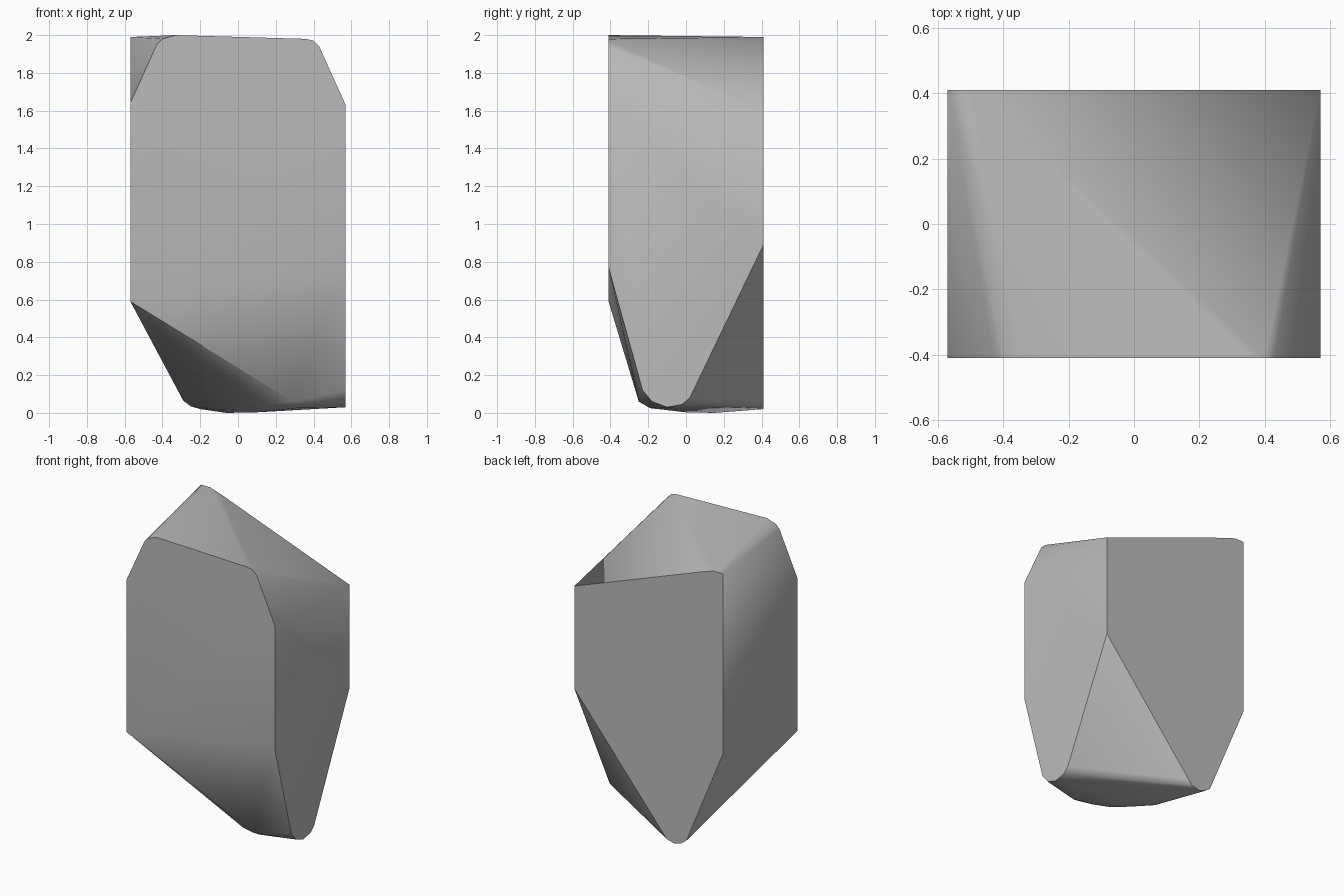
import bpy
import bmesh
import math

# Remove the default cube only
cube = bpy.data.objects.get("Cube")
if cube:
    bpy.data.objects.remove(cube, do_unlink=True)

HALF_W, HALF_D = 0.57, 0.41

# Stone material
stone = bpy.data.materials.new("stone_grey")
stone.use_nodes = True
grey = (0.5, 0.5, 0.5, 1.0)
stone.diffuse_color = grey
stone.node_tree.nodes["Principled BSDF"].inputs["Base Color"].default_value = grey

# Outlines of the four upright sides: (along the side, height)
front = [(-HALF_W, 0.59), (-HALF_W, 1.64), (-0.43, 1.95), (-0.40, 1.98), (-0.33, 2.0),
         (0.36, 1.98), (0.40, 1.97), (0.43, 1.94), (HALF_W, 1.63), (HALF_W, 0.77)]
back = [(HALF_W, 0.89), (HALF_W, 1.6), (-0.42, 1.965), (-0.5, 1.99), (-HALF_W, 1.99),
        (-HALF_W, 0.74), (-0.29, 0.065), (-0.25, 0.035), (-0.2, 0.02), (-0.14, 0.035),
        (-0.11, 0.07)]
right_tip = [(-0.23, 0.12), (-0.18, 0.06), (-0.1, 0.03), (-0.02, 0.045), (0.02, 0.08)]

# Rounded underside: (x, y, height)
base = [(-0.1, 0.09, 0.015), (-0.06, 0.15, 0.0), (0.0, -0.03, 0.02), (0.08, -0.13, 0.03),
        (0.18, -0.2, 0.045), (0.29, -0.25, 0.06), (0.3, -0.19, 0.025), (0.1, 0.0, 0.003)]

points = [(x, -HALF_D, z) for x, z in front]
points += [(x, HALF_D, z) for x, z in back]
points += [(HALF_W, y, z) for y, z in right_tip]
points += base

# Wrap the outlines into one faceted rock
bm = bmesh.new()
for p in points:
    bm.verts.new(p)
result = bmesh.ops.convex_hull(bm, input=bm.verts)
loose = {g for g in result["geom_interior"] + result["geom_unused"]
         if isinstance(g, bmesh.types.BMVert)}
bmesh.ops.delete(bm, geom=list(loose), context="VERTS")
bmesh.ops.dissolve_limit(bm, angle_limit=math.radians(0.5),
                         verts=bm.verts, edges=bm.edges)
bmesh.ops.recalc_face_normals(bm, faces=bm.faces)

mesh = bpy.data.meshes.new("rock")
bm.to_mesh(mesh)
bm.free()
mesh.materials.append(stone)
rock = bpy.data.objects.new("rock", mesh)
bpy.context.collection.objects.link(rock)

# Soft shading across shallow folds, crisp main edges
bpy.context.view_layer.objects.active = rock
rock.select_set(True)
bpy.ops.object.shade_smooth_by_angle(angle=math.radians(30))
